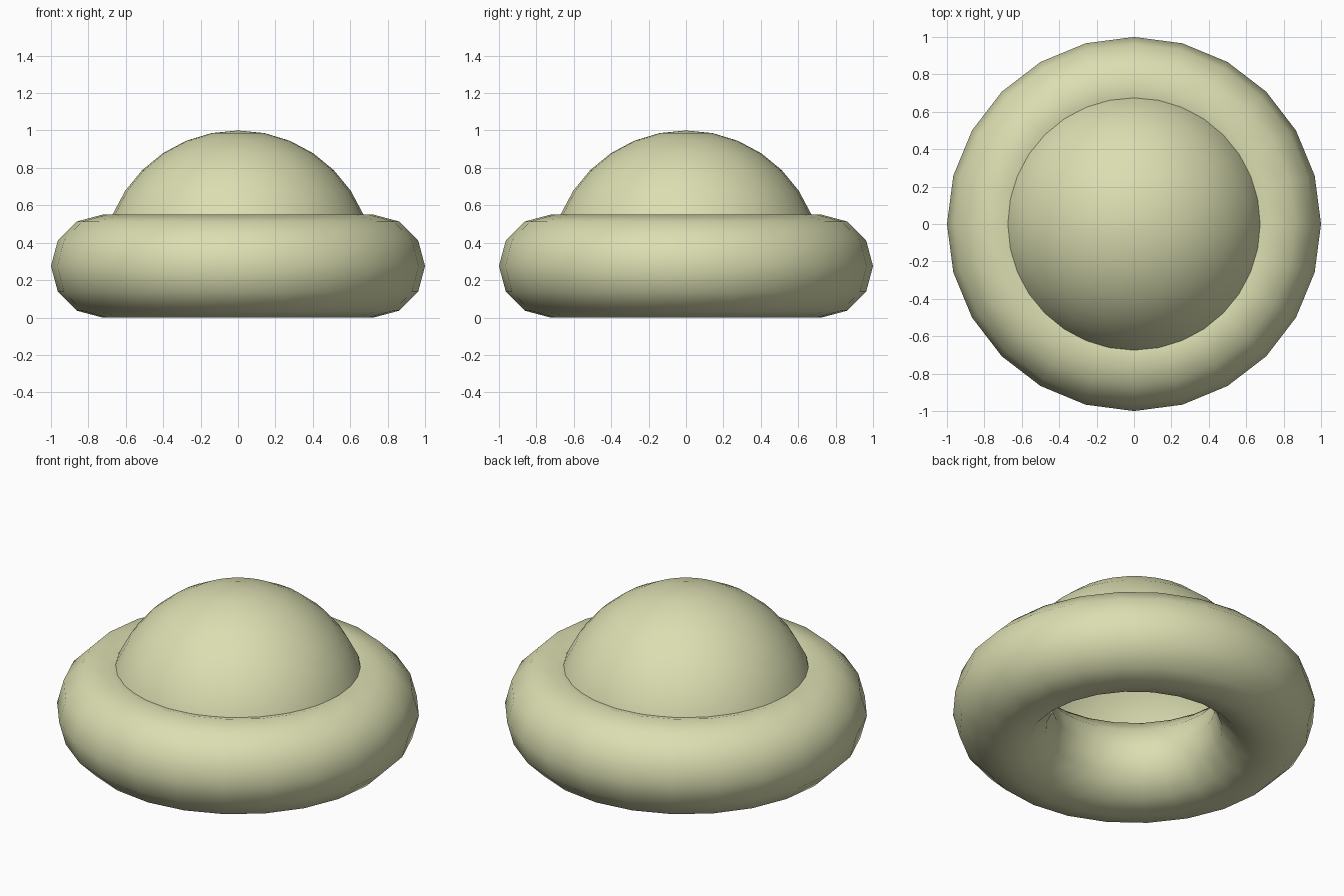
import bpy, bmesh

if "Cube" in bpy.data.objects:
    bpy.data.objects.remove(bpy.data.objects["Cube"])

TUBE = 0.275            # ring tube radius
RING = 0.725            # ring centre-line radius, also the dome radius

mat = bpy.data.materials.new("pale khaki")
mat.diffuse_color = (0.71, 0.73, 0.44, 1.0)
mat.use_nodes = True
mat.node_tree.nodes["Principled BSDF"].inputs["Base Color"].default_value = mat.diffuse_color


def finish(obj, name):
    obj.name = name
    obj.data.materials.clear()
    obj.data.materials.append(mat)
    for p in obj.data.polygons:
        p.use_smooth = True


# Round ring base
bpy.ops.mesh.primitive_torus_add(major_segments=24, minor_segments=12,
                                 major_radius=RING, minor_radius=TUBE,
                                 location=(0, 0, TUBE))
finish(bpy.context.object, "ring_base")

# Open half-sphere dome, its rim buried in the ring
bpy.ops.mesh.primitive_uv_sphere_add(segments=32, ring_count=16, radius=RING,
                                     location=(0, 0, TUBE))
dome = bpy.context.object
bm = bmesh.new()
bm.from_mesh(dome.data)
bmesh.ops.delete(bm, geom=[v for v in bm.verts if v.co.z < -0.001], context='VERTS')
bm.to_mesh(dome.data)
bm.free()
finish(dome, "dome")
